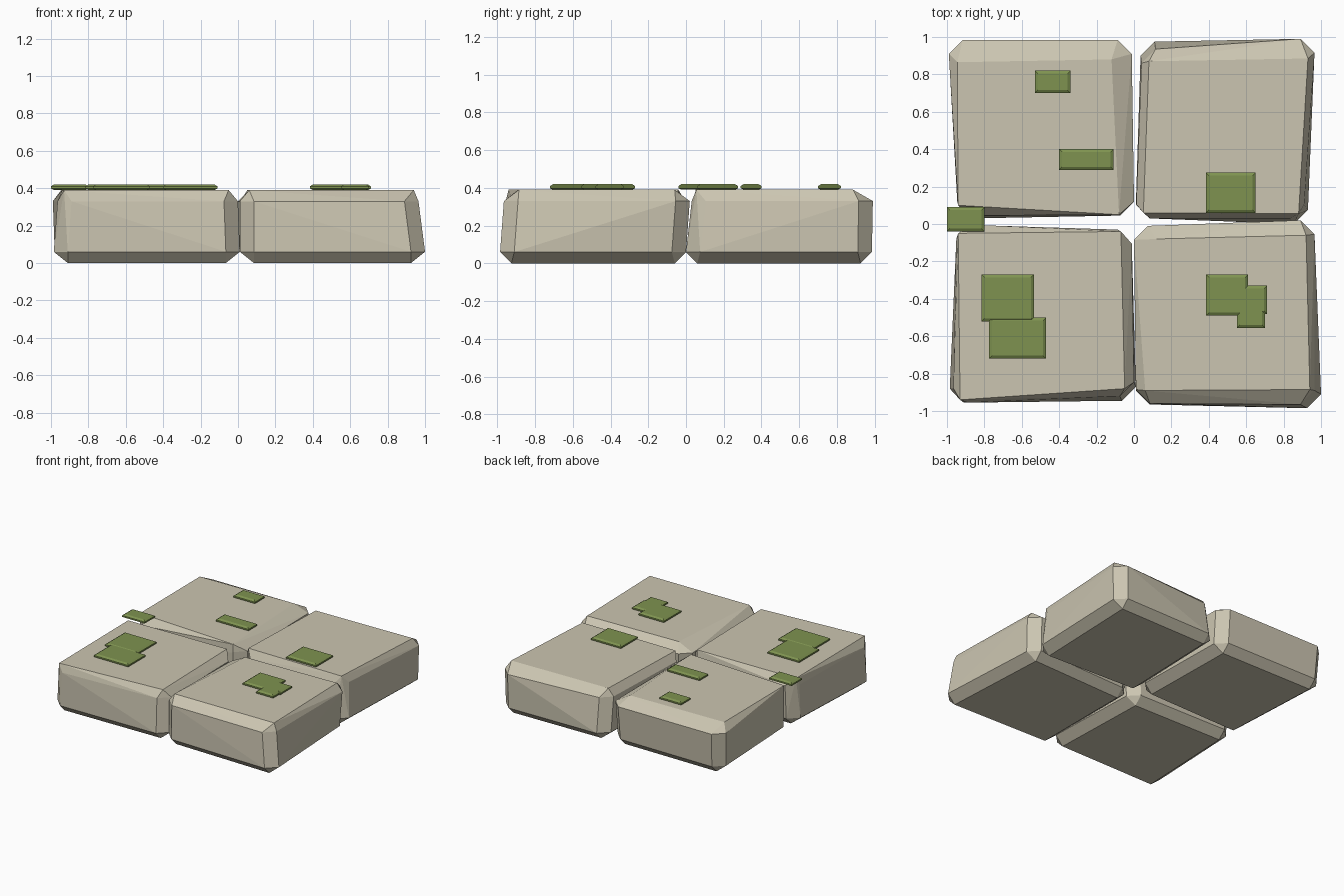
import bpy, bmesh

if "Cube" in bpy.data.objects:
    bpy.data.objects.remove(bpy.data.objects["Cube"])

SIGNS = [(-1, -1), (1, -1), (1, 1), (-1, 1)]
H, Z_LOW, Z_HIGH = 0.39, 0.06, 0.33


def material(name, rgb):
    m = bpy.data.materials.new(name)
    m.diffuse_color = (*rgb, 1)
    m.use_nodes = True
    m.node_tree.nodes["Principled BSDF"].inputs["Base Color"].default_value = m.diffuse_color
    return m


def finish(bm, name, mat):
    bmesh.ops.recalc_face_normals(bm, faces=bm.faces)
    me = bpy.data.meshes.new(name)
    bm.to_mesh(me)
    bm.free()
    me.materials.append(mat)
    bpy.context.collection.objects.link(bpy.data.objects.new(name, me))


def slab(name, corners, mat, c=0.075):
    """Chamfered uneven block; each corner is (top xy, upper wall xy, lower wall xy)."""
    bm = bmesh.new()
    for (sx, sy), (top, up, low) in zip(SIGNS, corners):
        bm.verts.new((*top, H))
        for (x, y), z in ((up, Z_HIGH), (low, Z_LOW)):
            bm.verts.new((x, y - sy * c, z))
            bm.verts.new((x - sx * c, y, z))
        bm.verts.new((low[0] - sx * c, low[1] - sy * c * 0.8, 0))
    bmesh.ops.convex_hull(bm, input=bm.verts[:])
    bmesh.ops.dissolve_limit(bm, angle_limit=0.03, verts=bm.verts[:], edges=bm.edges[:])
    finish(bm, name, mat)


def moss(name, x0, x1, y0, y1, mat):
    """Thin pad with bevelled rim."""
    bm = bmesh.new()
    for z, i in ((0.39, 0.016), (0.398, 0), (0.41, 0), (0.42, 0.016)):
        for x in (x0 + i, x1 - i):
            for y in (y0 + i, y1 - i):
                bm.verts.new((x, y, z))
    bmesh.ops.convex_hull(bm, input=bm.verts[:])
    bmesh.ops.dissolve_limit(bm, angle_limit=0.02, verts=bm.verts[:], edges=bm.edges[:])
    finish(bm, name, mat)


stone = material("stone", (0.60, 0.56, 0.44))
green = material("moss", (0.21, 0.29, 0.08))

# Four uneven paving stones, corners anticlockwise from front left
slab("stone_back_left", [
    ((-0.94, 0.10), (-0.945, 0.045), (-0.94, 0.03)),
    ((-0.08, 0.05), (0.0, 0.045), (0.0, 0.05)),
    ((-0.12, 0.88), (-0.012, 0.985), (-0.015, 0.96)),
    ((-0.945, 0.865), (-0.99, 0.985), (-0.98, 0.965))], stone)
slab("stone_back_right", [
    ((0.05, 0.06), (0.012, 0.03), (0.01, 0.03)),
    ((0.88, 0.055), (0.91, 0.03), (0.93, 0.0)),
    ((0.93, 0.885), (0.965, 0.99), (0.96, 0.985)),
    ((0.08, 0.87), (0.04, 0.935), (0.035, 0.975))], stone)
slab("stone_front_left", [
    ((-0.93, -0.94), (-0.965, -0.955), (-0.985, -0.955)),
    ((-0.05, -0.88), (0.0, -0.92), (0.01, -0.945)),
    ((-0.07, -0.04), (-0.012, -0.03), (-0.015, -0.03)),
    ((-0.94, -0.05), (-0.95, -0.005), (-0.95, -0.02))], stone)
slab("stone_front_right", [
    ((0.06, -0.89), (0.01, -0.96), (0.01, -0.965)),
    ((0.94, -0.885), (0.965, -0.965), (1.0, -0.985)),
    ((0.92, -0.06), (0.965, 0.02), (0.955, 0.0)),
    ((0.12, -0.08), (0.0, -0.01), (0.01, -0.03))], stone)

# Moss patches
patches = [
    (-0.53, -0.34, 0.70, 0.82), (-0.40, -0.11, 0.29, 0.40),
    (-1.0, -0.80, -0.04, 0.09), (-0.815, -0.535, -0.52, -0.27),
    (-0.775, -0.47, -0.72, -0.50), (0.385, 0.65, 0.06, 0.275),
    (0.385, 0.61, -0.49, -0.27), (0.55, 0.71, -0.48, -0.33),
    (0.55, 0.70, -0.555, -0.42)]
for n, p in enumerate(patches, 1):
    moss(f"moss_patch_{n}", *p, green)
